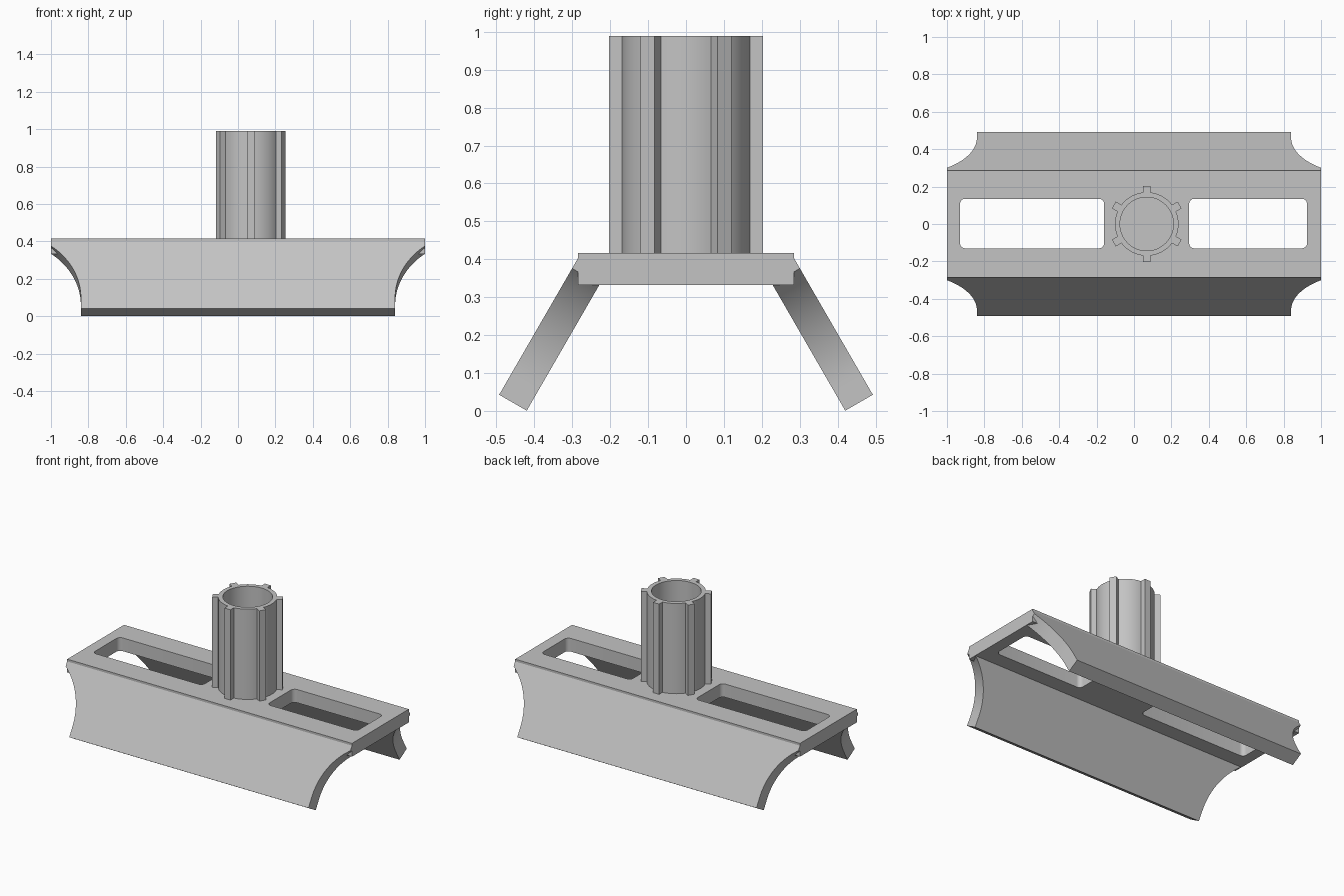
import bpy, bmesh
from math import sin, cos, asin, pi, radians, sqrt
from mathutils import Matrix

default = bpy.data.objects.get("Cube")
if default:
    bpy.data.objects.remove(default)

# Single matte grey for the whole bracket
grey = bpy.data.materials.new("plain grey")
grey.use_nodes = True
grey.diffuse_color = (0.55, 0.55, 0.55, 1)
grey.node_tree.nodes["Principled BSDF"].inputs["Base Color"].default_value = (0.55, 0.55, 0.55, 1)


def slab(name, outlines, thickness, matrix):
    """Extrude closed outlines (inner ones become holes) about their own plane."""
    curve = bpy.data.curves.new(name, "CURVE")
    curve.dimensions = "2D"
    curve.fill_mode = "BOTH"
    curve.extrude = thickness / 2
    for points in outlines:
        spline = curve.splines.new("POLY")
        spline.points.add(len(points) - 1)
        for p, (x, y) in zip(spline.points, points):
            p.co = (x, y, 0, 1)
        spline.use_cyclic_u = True
    helper = bpy.data.objects.new(name + " helper", curve)
    bpy.context.collection.objects.link(helper)
    bpy.context.view_layer.update()
    graph = bpy.context.evaluated_depsgraph_get()
    mesh = bpy.data.meshes.new_from_object(helper.evaluated_get(graph))
    bpy.data.objects.remove(helper)

    bm = bmesh.new()
    bm.from_mesh(mesh)
    bmesh.ops.remove_doubles(bm, verts=bm.verts, dist=0.0001)
    bmesh.ops.recalc_face_normals(bm, faces=bm.faces)
    bm.to_mesh(mesh)
    bm.free()
    mesh.materials.clear()
    mesh.materials.append(grey)
    obj = bpy.data.objects.new(name, mesh)
    obj.matrix_world = matrix
    bpy.context.collection.objects.link(obj)
    bpy.ops.object.select_all(action="DESELECT")
    obj.select_set(True)
    bpy.context.view_layer.objects.active = obj
    bpy.ops.object.shade_smooth_by_angle(angle=radians(30))
    return obj


def arc(cx, cy, r, start, end, steps):
    return [(cx + r * cos(start + (end - start) * i / steps),
             cy + r * sin(start + (end - start) * i / steps)) for i in range(steps + 1)]


def rounded_rect(x0, x1, y0, y1, r):
    corners = [(x1 - r, y1 - r), (x0 + r, y1 - r), (x0 + r, y0 + r), (x1 - r, y0 + r)]
    return [p for k, (cx, cy) in enumerate(corners)
            for p in arc(cx, cy, r, k * pi / 2, (k + 1) * pi / 2, 6)]


# Top plate with two rounded slots
PLATE_TOP, PLATE_BOTTOM = 0.416, 0.332
slab("top_plate",
     [[(-1, -0.285), (1, -0.285), (1, 0.285), (-1, 0.285)],
      rounded_rect(-0.93, -0.16, -0.13, 0.135, 0.027),
      rounded_rect(0.295, 0.925, -0.13, 0.135, 0.027)],
     PLATE_TOP - PLATE_BOTTOM,
     Matrix.Translation((0, 0, (PLATE_TOP + PLATE_BOTTOM) / 2)))

# Splayed legs, each end scooped by a circular arc
FOOT, SCOOP_R, SCOOP_TOP = 0.84, 0.4, 0.385
sweep = asin(sqrt(1 - (1 - (1 - FOOT) / SCOOP_R) ** 2))
scoop_start = SCOOP_TOP - SCOOP_R * sin(sweep)
right_end = [(FOOT, 0)] + arc(FOOT + SCOOP_R, scoop_start, SCOOP_R, pi, pi - sweep, 24) + [(1, 0.415)]
leg_outline = right_end + [(-x, s) for x, s in reversed(right_end)]
for name, turn in (("front_leg", 0), ("back_leg", pi)):
    slab(name, [leg_outline], 0.084,
         Matrix.Rotation(turn, 4, "Z")
         @ Matrix.Translation((0, -0.4566, 0.0215))
         @ Matrix.Rotation(radians(60), 4, "X"))

# Hollow post with six square ribs
OUTER, INNER, RIB_R, RIB_HALF = 0.17, 0.143, 0.203, 0.021
half = asin(RIB_HALF / OUTER)
ribbed = []
for k in range(6):
    a = radians(30 + 60 * k)
    for side in (-1, 1):
        tip = (RIB_R * cos(a) - side * RIB_HALF * sin(a),
               RIB_R * sin(a) + side * RIB_HALF * cos(a))
        ribbed.append(tip)
    ribbed += arc(0, 0, OUTER, a + half, a + pi / 3 - half, 10)
bore = arc(0, 0, INNER, 0, 2 * pi, 64)[:-1]
POST_TOP, POST_BASE = 0.989, 0.40
slab("ribbed_post", [ribbed, bore], POST_TOP - POST_BASE,
     Matrix.Translation((0.068, 0, (POST_TOP + POST_BASE) / 2)))
